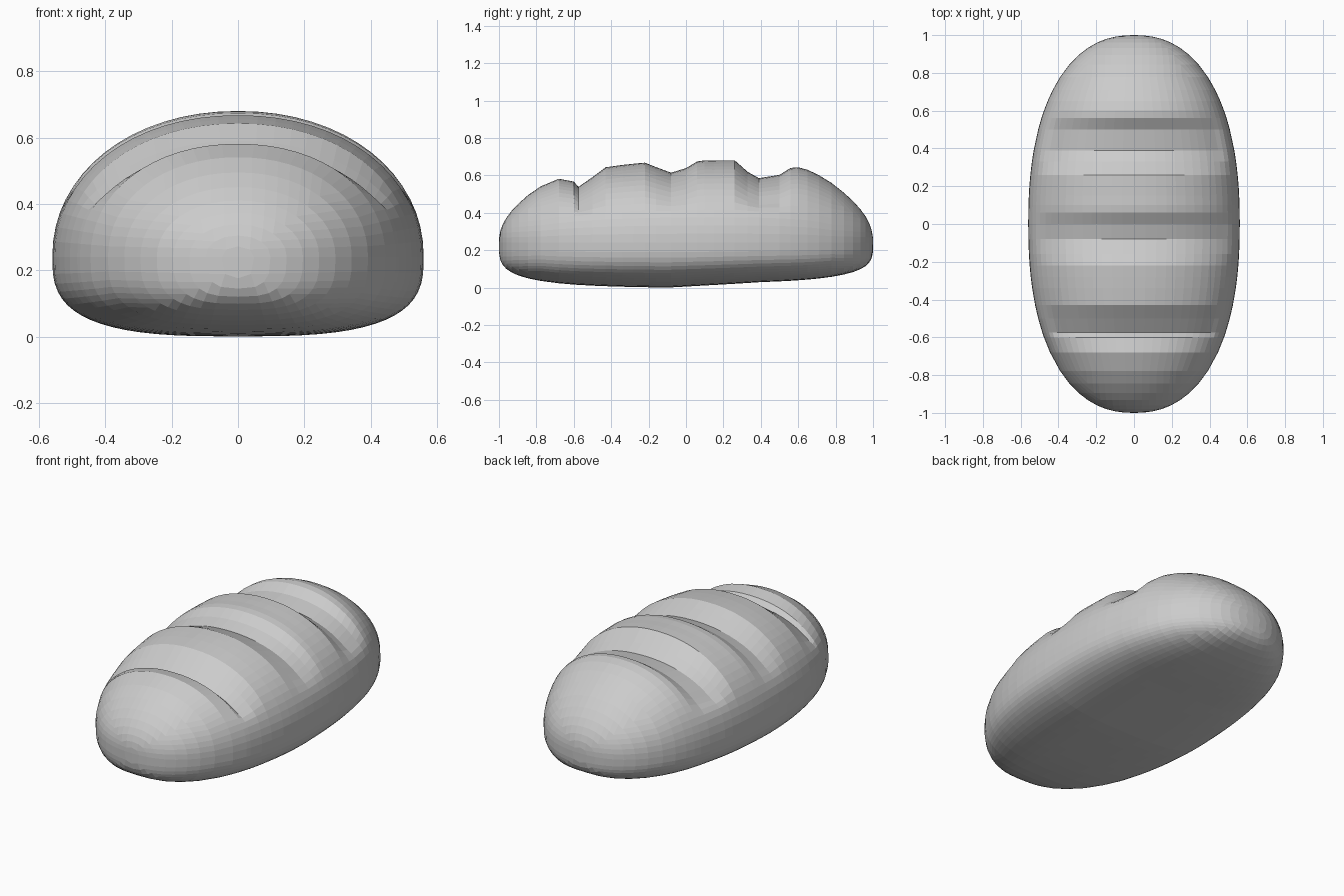
import bpy, bmesh
from math import atan2, cos, sin, tan, pi, copysign

cube = bpy.data.objects.get("Cube")
if cube:
    bpy.data.objects.remove(cube, do_unlink=True)

MID = 0.24          # height of the widest line
HALF_WIDTH = 0.56
ROUND = 2.3         # roundness of the plan outline
CAP = 0.7           # outline fraction at which the end caps begin

# Values along the length: crust height, slash depth, base depth
CROWN = [(-1, .37), (-.8, .43), (-.3, .432), (.15, .442), (.65, .477), (.75, .466), (1, .39)]
SLASH = [(-.68, 0), (-.6, .04), (-.575, .075), (-.5, .04), (-.43, 0),
         (-.22, 0), (-.16, .028), (-.08, .062), (0, .04), (.06, .005), (.1, 0),
         (.26, 0), (.33, .06), (.39, .09), (.5, .06), (.56, .012), (.6, 0)]
BASE = [(-1, .225), (-.1, .24), (.4, .212), (1, .2)]


def lerp(table, y):
    for (y0, a), (y1, b) in zip(table, table[1:]):
        if y0 <= y <= y1:
            return a + (b - a) * (y - y0) / (y1 - y0)
    return 0.0


def outline(y, p):
    return max(0.0, 1 - abs(y) ** p) ** (1 / p)


def power(value, p):
    return copysign(abs(value) ** (2 / p), value)


def loaf_point(y, angle):
    c, s = cos(angle), sin(angle)
    if s >= 0:
        fade = min(1, max(0, (s - 0.28) / 0.34))
        fade = fade * fade * (3 - 2 * fade)
        height = outline(y, ROUND) * lerp(CROWN, y) - fade * lerp(SLASH, y)
        p = 2.1
    else:
        height = outline(y, 4) * lerp(BASE, y)
        p = 3
    return HALF_WIDTH * outline(y, ROUND) * power(c, p), y, MID + height * power(s, p)


# Rings follow the slash edges; the rest are evenly placed
end = (1 - CAP ** ROUND) ** (1 / ROUND)
stations = sorted([-end, end, -.34, -.28, .15, .2, .65, .71] + [y for y, _ in SLASH])
rows = len(stations) - 1

# Cube cut into a grid, then wrapped onto the loaf shape
bm = bmesh.new()
bmesh.ops.create_cube(bm, size=2)
for axis, count in enumerate((16, rows, 16)):
    normal = [0, 0, 0]
    normal[axis] = 1
    for i in range(1, count):
        place = [n * (2 * i / count - 1) for n in normal]
        bmesh.ops.bisect_plane(bm, geom=bm.verts[:] + bm.edges[:] + bm.faces[:],
                               plane_co=place, plane_no=normal)
for v in bm.verts:
    u, t, w = v.co
    ring = max(abs(u), abs(w))
    angle = 0.0
    if ring > 1e-5:
        angle = atan2(tan(w / ring * pi / 4), tan(u / ring * pi / 4))
    if ring > 0.999:
        y = stations[round((t + 1) / 2 * rows)]
    else:
        y = copysign((1 - (CAP * ring) ** ROUND) ** (1 / ROUND), t)
    v.co = loaf_point(y, angle)
bmesh.ops.recalc_face_normals(bm, faces=bm.faces[:])

mesh = bpy.data.meshes.new("bread_loaf")
bm.to_mesh(mesh)
bm.free()
loaf = bpy.data.objects.new("bread_loaf", mesh)
bpy.context.collection.objects.link(loaf)

# Plain grey crust
crust = bpy.data.materials.new("plain_grey")
crust.use_nodes = True
grey = (0.6, 0.6, 0.6, 1)
crust.diffuse_color = grey
crust.node_tree.nodes["Principled BSDF"].inputs["Base Color"].default_value = grey
mesh.materials.append(crust)
